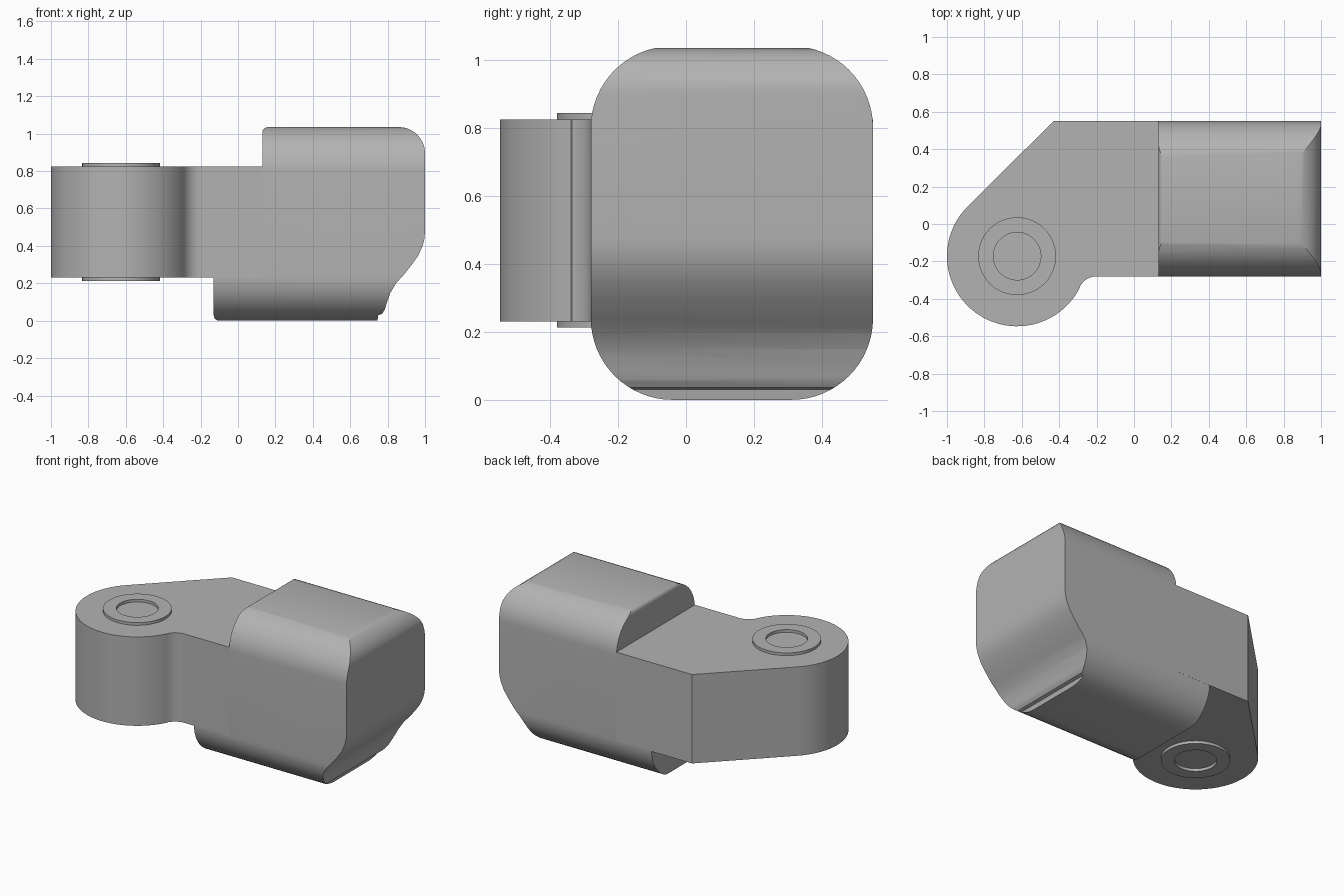
import bpy, bmesh
from math import sin, cos, radians
from mathutils import Vector

old = bpy.data.objects.get("Cube")
if old:
    bpy.data.objects.remove(old, do_unlink=True)

GREY = (0.45, 0.45, 0.45, 1)
grey = bpy.data.materials.new("plain_grey")
grey.use_nodes = True
grey.diffuse_color = GREY
grey.node_tree.nodes["Principled BSDF"].inputs["Base Color"].default_value = GREY


def arc(cx, cy, r, start, end, steps=12):
    angles = [radians(start + (end - start) * i / steps) for i in range(steps + 1)]
    return [(cx + r * cos(a), cy + r * sin(a)) for a in angles]


def prism(name, points, place, depth):
    """Extrude a flat profile; place maps profile coordinates to 3D."""
    bm = bmesh.new()
    face = bm.faces.new([bm.verts.new(place(u, v)) for u, v in points])
    extruded = bmesh.ops.extrude_face_region(bm, geom=[face])["geom"]
    verts = [g for g in extruded if isinstance(g, bmesh.types.BMVert)]
    bmesh.ops.translate(bm, verts=verts, vec=Vector(depth))
    bmesh.ops.recalc_face_normals(bm, faces=bm.faces)
    return finish(name, bm)


def finish(name, bm):
    mesh = bpy.data.meshes.new(name)
    bm.to_mesh(mesh)
    bm.free()
    mesh.materials.append(grey)
    obj = bpy.data.objects.new(name, mesh)
    bpy.context.collection.objects.link(obj)
    return obj


def smooth(obj):
    bpy.ops.object.select_all(action="DESELECT")
    obj.select_set(True)
    bpy.context.view_layer.objects.active = obj
    bpy.ops.object.shade_smooth_by_angle(angle=radians(25))


FRONT, BACK = -0.28, 0.55
LOW, HIGH, TOP = 0.23, 0.825, 1.035

# Head block: side profile with rounded nose, recessed chin and stepped rear
head_profile = (
    arc(-0.10, 0.03, 0.03, 180, 270, 5)
    + [(0.745, 0), (0.75, 0.03), (0.77, 0.036), (0.785, 0.06), (0.797, 0.1),
       (0.815, 0.15), (0.845, 0.2), (0.89, 0.25), (0.93, 0.3),
       (0.965, 0.35), (0.987, 0.4), (0.997, 0.44), (1, 0.48)]
    + arc(0.86, TOP - 0.14, 0.14, 0, 90)
    + arc(0.16, TOP - 0.03, 0.03, 90, 180, 5)
    + [(0.13, LOW), (-0.13, LOW)]
)
head = prism("head_block", head_profile, lambda x, z: (x, FRONT - 0.05, z),
             (0, BACK - FRONT + 0.1, 0))

# Rounded cross-section that trims the head along its length
R = 0.24
section = []
for y, z, start in ((BACK - R, 0.8, 0), (FRONT + R, 0.8, 90),
                    (FRONT + R, R, 180), (BACK - R, R, 270)):
    section += arc(y, z, R, start, start + 90, 16)
trimmer = prism("head_trimmer", section, lambda y, z: (-0.5, y, z), (2, 0, 0))
trimmer.hide_render = True
trim = head.modifiers.new("trim", "BOOLEAN")
trim.operation = "INTERSECT"
trim.solver = "EXACT"
trim.object = trimmer
bpy.context.view_layer.objects.active = head
bpy.ops.object.modifier_apply(modifier=trim.name)
bpy.data.objects.remove(trimmer, do_unlink=True)
smooth(head)

# Hinge arm: round eye, slanted back edge and filleted front neck
CX, CY = -0.625, -0.172
arm_profile = (
    [(0.13, BACK), (-0.43, BACK)]
    + arc(CX, CY, 0.375, 134.6, 333.7, 40)
    + arc(-0.2, -0.38, 0.1, 153.7, 90, 8)
    + [(0.13, FRONT)]
)
smooth(prism("hinge_arm", arm_profile, lambda x, y: (x, y, LOW), (0, 0, HIGH - LOW)))

# Bushing rims standing slightly proud of both hinge faces
for name, z0, z1 in (("upper_bushing_rim", HIGH, HIGH + 0.018),
                     ("lower_bushing_rim", LOW - 0.018, LOW)):
    bm = bmesh.new()
    loops = [[bm.verts.new((x, y, z)) for x, y in arc(CX, CY, r, 0, 360, 48)[:-1]]
             for r, z in ((0.208, z0), (0.208, z1), (0.127, z1), (0.127, z0))]
    for a, b in zip(loops, loops[1:] + loops[:1]):
        for i in range(len(a)):
            j = (i + 1) % len(a)
            bm.faces.new((a[i], a[j], b[j], b[i]))
    bmesh.ops.recalc_face_normals(bm, faces=bm.faces)
    smooth(finish(name, bm))
